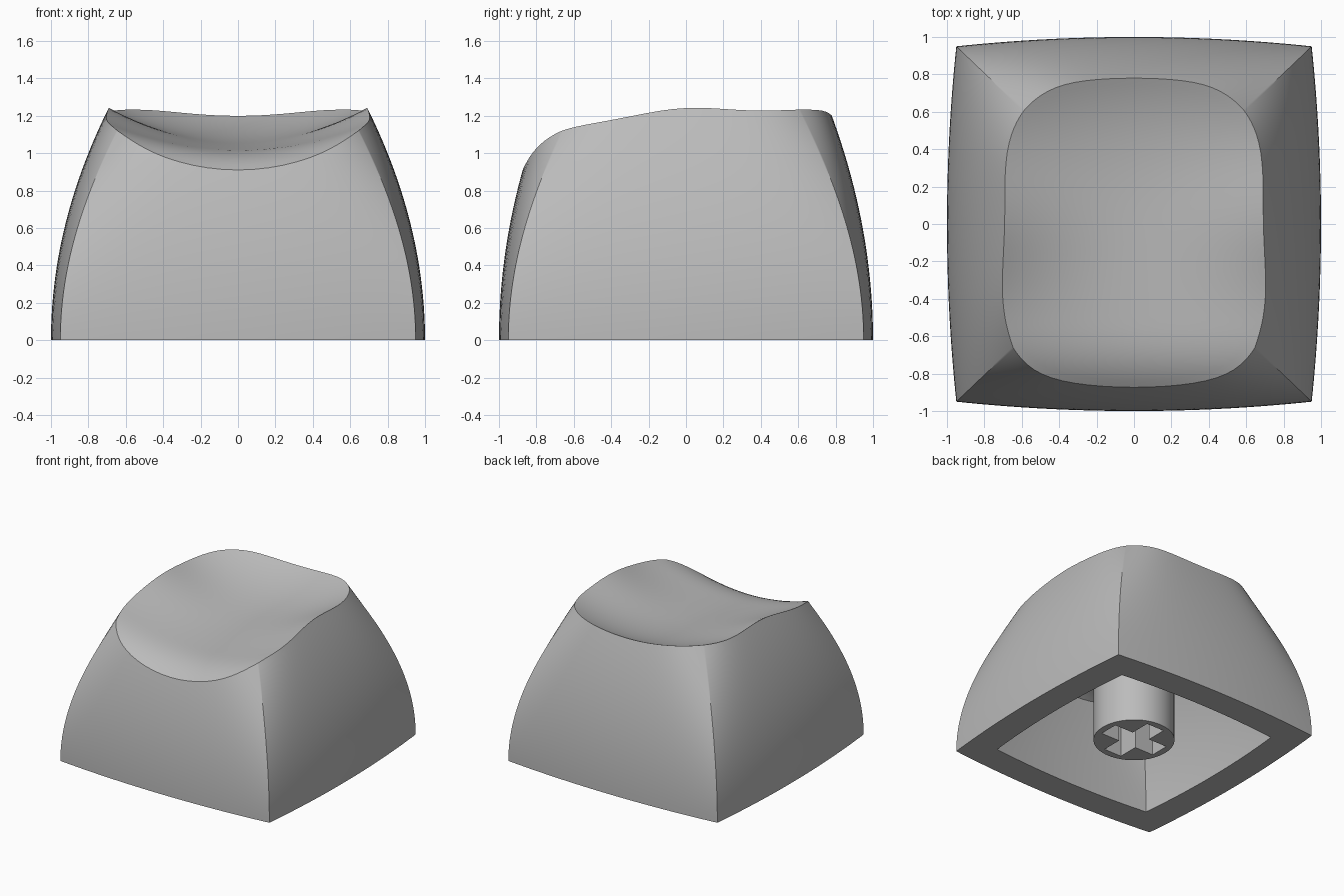
import bpy, bmesh, math

cube = bpy.data.objects.get("Cube")
if cube:
    bpy.data.objects.remove(cube, do_unlink=True)

SIDE = 28      # segments along each side
WALL = 28      # rings up the wall
DISH = 22      # rings across the dish
INNER = 0.77   # cavity size relative to the outside

grey = bpy.data.materials.new("warm_grey_plastic")
grey.use_nodes = True
color = (0.5, 0.5, 0.5, 1)
grey.diffuse_color = color
grey.node_tree.nodes["Principled BSDF"].inputs["Base Color"].default_value = color


def dish(x, y):
    """Height of the scooped top surface."""
    z = 1.05 + 0.06 * y
    z += 0.103 * (max(y, 0) / 0.78) ** 3
    z -= 0.092 * (max(-y - 0.5, 0) / 0.38) ** 3
    return z + (0.28 + 0.12 * math.exp(-(y / 0.33) ** 2)) * x * x


def section(side, t, z):
    """Point on the bowed square outline at height z; corners soften upwards."""
    half = (1 - 0.2 * z * z, 1 - 0.153 * z * z)
    soft = (0.1 * (z / 1.2) ** 2, 0.15 * (z / 1.2) ** 2)
    a = side % 2                      # axis this side faces
    b = 1 - a
    out = half[a] * (1 - 0.05 * t * t - soft[a] * abs(t) ** 5)
    along = half[b] * (0.95 - soft[b]) * t
    sign = 1 if side < 2 else -1
    p = [0, 0]
    p[a] = sign * out
    p[b] = sign * along * (1 if a == 0 else -1)
    return p


def rim_height(side, t):
    """Height where the wall meets the dish."""
    low, high = 0.5, 1.4
    for _ in range(30):
        mid = (low + high) / 2
        if mid < dish(*section(side, t, mid)):
            low = mid
        else:
            high = mid
    return low


def bridge(bm, lower, upper):
    n = len(lower)
    for i in range(n):
        j = (i + 1) % n
        bm.faces.new((lower[i], lower[j], upper[j], upper[i]))


def skin(bm, scale):
    """Wall and dish of the cap at a scale; returns the bottom ring."""
    def vert(x, y, z):
        return bm.verts.new((x * scale, y * scale, z * scale))
    params = [(s, math.sin(math.pi * (i / SIDE - 0.5)))
              for s in range(4) for i in range(SIDE)]
    tops = [rim_height(s, t) for s, t in params]
    rings = [[vert(*section(s, t, top * k / WALL), top * k / WALL)
              for (s, t), top in zip(params, tops)] for k in range(WALL + 1)]
    rim = [section(s, t, top) for (s, t), top in zip(params, tops)]
    cy = -0.04
    for k in range(1, DISH):
        f = 1 - k / DISH
        pts = [(x * f, cy + (y - cy) * f) for x, y in rim]
        rings.append([vert(x, y, dish(x, y)) for x, y in pts])
    for lower, upper in zip(rings, rings[1:]):
        bridge(bm, lower, upper)
    centre = vert(0, cy, dish(0, cy))
    last = rings[-1]
    for i in range(len(last)):
        bm.faces.new((last[i], last[(i + 1) % len(last)], centre))
    return rings[0]


def make_object(name, bm):
    bmesh.ops.recalc_face_normals(bm, faces=bm.faces)
    mesh = bpy.data.meshes.new(name)
    bm.to_mesh(mesh)
    bm.free()
    obj = bpy.data.objects.new(name, mesh)
    bpy.context.collection.objects.link(obj)
    mesh.materials.append(grey)
    return obj


def activate(obj):
    bpy.ops.object.select_all(action='DESELECT')
    obj.select_set(True)
    bpy.context.view_layer.objects.active = obj


# Hollow cap: outer skin, cavity skin and the flat bottom edge
bm = bmesh.new()
outer = skin(bm, 1)
inner = skin(bm, INNER)
bridge(bm, inner, outer)
cap = make_object("cap_shell", bm)

# Round mounting stem under the dish
bottom, top = 0.03, 0.88
bm = bmesh.new()
bmesh.ops.create_cone(bm, cap_ends=True, segments=64, radius1=0.305, radius2=0.305,
                      depth=top - bottom)
bmesh.ops.translate(bm, verts=bm.verts, vec=(0, 0, (top + bottom) / 2))
stem = make_object("mounting_stem", bm)

# Cross-shaped socket cut into the stem
long, wide = 0.25, 0.08
for name, hx, hy in (("socket_cutter_x", long, wide), ("socket_cutter_y", wide, long)):
    bm = bmesh.new()
    bmesh.ops.create_cube(bm, size=2)
    bmesh.ops.scale(bm, verts=bm.verts, vec=(hx, hy, 0.45))
    cutter = make_object(name, bm)
    cutter.hide_render = True
    mod = stem.modifiers.new("socket", 'BOOLEAN')
    mod.operation = 'DIFFERENCE'
    mod.solver = 'EXACT'
    mod.object = cutter
    activate(stem)
    bpy.ops.object.modifier_apply(modifier=mod.name)
    bpy.data.objects.remove(cutter, do_unlink=True)

for obj in (cap, stem):
    activate(obj)
    bpy.ops.object.shade_smooth_by_angle(angle=math.radians(30))
